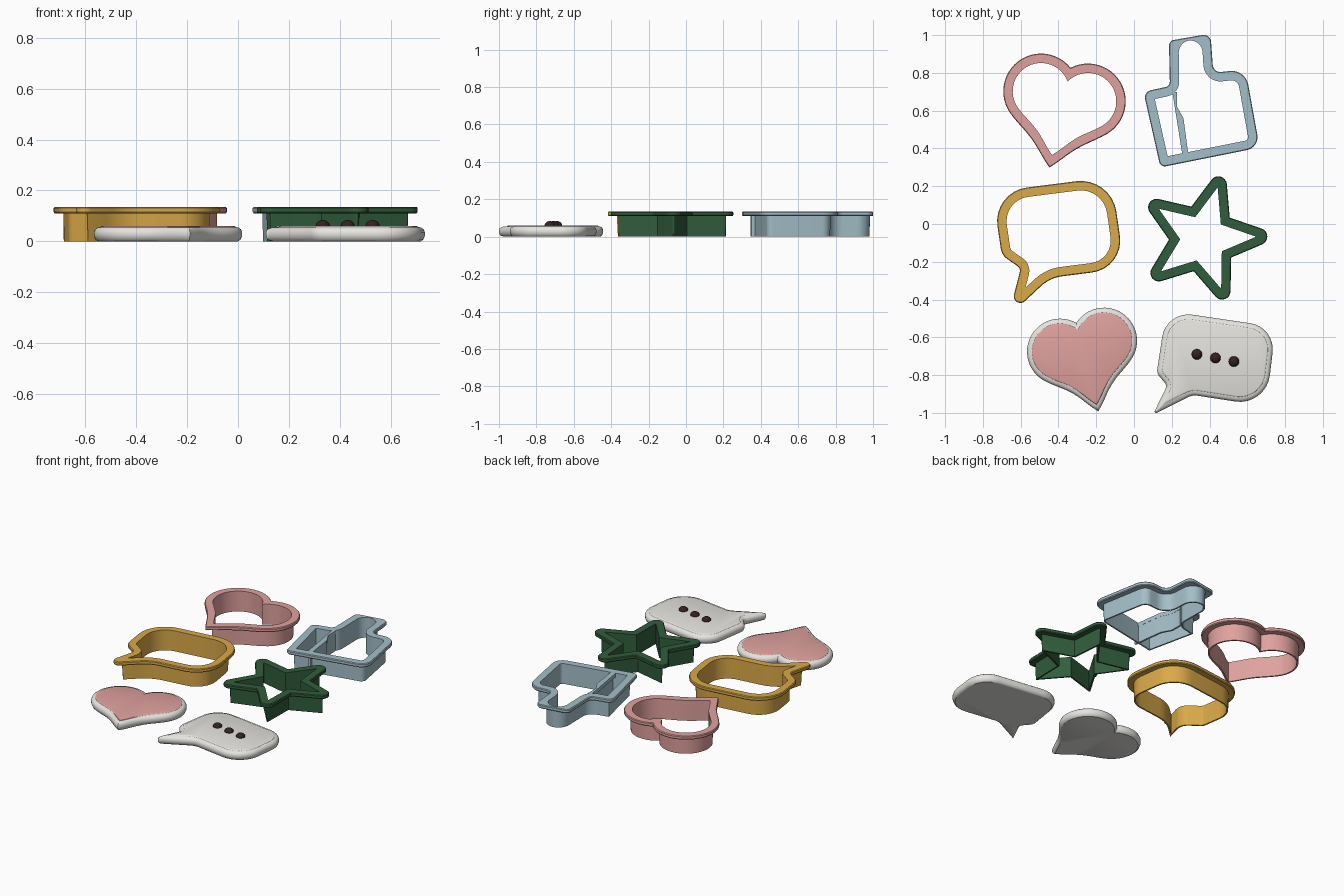
import bpy, bmesh
from math import sin, cos, tan, pi, atan, atan2, asin, acos, sqrt, hypot, radians
from mathutils import Vector, Matrix

if "Cube" in bpy.data.objects:
    bpy.data.objects.remove(bpy.data.objects["Cube"])


def material(name, rgb):
    m = bpy.data.materials.new(name)
    m.diffuse_color = (*rgb, 1)
    m.use_nodes = True
    m.node_tree.nodes["Principled BSDF"].inputs["Base Color"].default_value = m.diffuse_color
    return m


PINK = material("pink", (0.74, 0.36, 0.34))
YELLOW = material("mustard", (0.70, 0.40, 0.065))
GREEN = material("dark green", (0.03, 0.11, 0.045))
BLUE = material("pale blue", (0.37, 0.52, 0.58))
WHITE = material("off white", (0.79, 0.78, 0.74))
BROWN = material("dark brown", (0.035, 0.015, 0.015))


def rounded(corners, d, n=8):
    """Clockwise polygon of (x, y, radius) corners, moved inwards by d, as rounded outline."""
    pts = [Vector(c[:2]) for c in corners]
    out = []
    for i, (p, c) in enumerate(zip(pts, corners)):
        u1 = (p - pts[i - 1]).normalized()
        u2 = (pts[(i + 1) % len(pts)] - p).normalized()
        n1, n2 = Vector((u1.y, -u1.x)), Vector((u2.y, -u2.x))
        q = p + (n1 + n2) * d / (1 + n1.dot(n2))
        side = 1 if u1.x * u2.y - u1.y * u2.x < 0 else -1
        r = c[2]
        if side > 0:
            r = max(r - d, 0.002)
        elif r > 0.01:
            r += d
        phi = acos(max(-1, min(1, u1.dot(u2))))
        centre = q - u1 * r * tan(phi / 2) + n1 * side * r
        for k in range(n + 1):
            out.append(centre + Matrix.Rotation(-side * phi * k / n, 2) @ (-n1 * side * r))
    return [(v.x, v.y) for v in out]


def heart(cx, cy, a, R, L, turn, d, dent=0.012):
    """Heart outline moved inwards by d: two round lobes and gently hollow sides."""
    h = atan(a / L) + asin(R / hypot(a, L))
    r = R - d
    a0 = atan2(sqrt(r * r - a * a), -a)
    half = [(a + r * cos(a0 + (-h - a0) * k / 24), r * sin(a0 + (-h - a0) * k / 24))
            for k in range(25)]
    (sx, sy), tip = half[-1], -L + d / sin(h)
    for k in range(1, 11):
        t = k / 10
        s = dent * sin(pi * t) ** 2
        half.append((sx * (1 - t) - s * cos(h), sy + (tip - sy) * t + s * sin(h)))
    pts = half + [(-x, y) for x, y in half[-2:0:-1]]
    c, s = cos(turn), sin(turn)
    return [(cx + x * c - y * s, cy + x * s + y * c) for x, y in pts]


def finish(bm, name, mats, angle=35):
    bmesh.ops.recalc_face_normals(bm, faces=bm.faces)
    me = bpy.data.meshes.new(name)
    bm.to_mesh(me)
    bm.free()
    ob = bpy.data.objects.new(name, me)
    bpy.context.collection.objects.link(ob)
    for m in mats:
        me.materials.append(m)
    bpy.ops.object.select_all(action='DESELECT')
    ob.select_set(True)
    bpy.context.view_layer.objects.active = ob
    bpy.ops.object.shade_smooth_by_angle(angle=radians(angle))
    return ob


def skin(name, rings, mats, closed, split=None):
    """Bridge rings of (outline, z); closed loops back to the first ring, else both ends are capped."""
    bm = bmesh.new()
    vs = [[bm.verts.new((x, y, z)) for x, y in o] for o, z in rings]
    n = len(vs[0])
    for j in range(len(vs) if closed else len(vs) - 1):
        A, B = vs[j], vs[(j + 1) % len(vs)]
        for i in range(n):
            k = (i + 1) % n
            f = bm.faces.new((A[i], A[k], B[k], B[i]))
            f.material_index = int(split is not None and j >= split)
    if not closed:
        bm.faces.new(vs[0])
        bm.faces.new(vs[-1]).material_index = int(split is not None)
    return finish(bm, name, mats)


def cutter(name, mat, flange, wall=None):
    """Thin cutting wall with an outward flange round its top."""
    wall = wall or flange
    prof = [(wall, 0.05, 0), (wall, 0.040, 0), (wall, 0.038, 0.11),
            (flange, 0.004, 0.11), (flange, 0, 0.115), (flange, 0, 0.13),
            (flange, 0.004, 0.135), (wall, 0.05, 0.135)]
    skin(name, [(f(d), z) for f, d, z in prof], [mat], True)


def cookie(name, icing, f):
    """Round-edged biscuit with a slightly raised icing panel."""
    prof = [(0.016, 0), (0.006, 0.007), (0, 0.022), (0, 0.036), (0.005, 0.047),
            (0.014, 0.054), (0.026, 0.056), (0.028, 0.0585), (0.033, 0.06)]
    skin(name, [(f(d), z) for d, z in prof], [WHITE, icing], False, 6)


def prism(name, pts, z0, z1, mat):
    skin(name, [(pts, z0), (pts, z1)], [mat], False)


# heart cutter and heart cookie
cutter("heart_cutter", PINK,
       lambda d: heart(-0.368, 0.676, 0.127, 0.20, 0.385, radians(-12), d))
cookie("heart_cookie", PINK,
       lambda d: heart(-0.275, -0.647, 0.12, 0.175, 0.355, radians(14), d, 0.016))

# speech bubble cutter
bubble = [(-0.75, 0.17, 0.18), (-0.12, 0.25, 0.19), (-0.05, -0.235, 0.17),
          (-0.445, -0.285, 0.2), (-0.665, -0.49, 0.035), (-0.60, -0.235, 0.03),
          (-0.70, -0.165, 0.08)]
cutter("bubble_cutter", YELLOW, lambda d: rounded(bubble, d))

# star cutter
star = []
for k in range(10):
    a = radians(74 - 36 * k)
    r, fillet = (0.18, 0.001) if k % 2 else (0.422, 0.045)
    star.append((0.365 + r * cos(a), -0.077 + r * sin(a), fillet))
cutter("star_cutter", GREEN, lambda d: rounded(star, d))

# thumbs-up cutter: the wall reaches further up the thumb than the flange inset
hand = [(0.42, 0.80, 0.04), (0.59, 0.82, 0.09), (0.665, 0.405, 0.07),
        (0.14, 0.30, 0.03), (0.05, 0.70, 0.04), (0.19, 0.73, 0.03)]
thumb = [(0.185, 0.97, 0.03), (0.405, 1.008, 0.04)]
thumb_wall = [(0.185, 1.005, 0.115), (0.405, 1.04, 0.115)]
cutter("thumb_cutter", BLUE, lambda d: rounded(thumb + hand, d),
       lambda d: rounded(thumb_wall + hand, d))
# divider across the hand
prism("thumb_divider_flange", [(0.203, 0.70), (0.228, 0.70), (0.228, 0.62), (0.262, 0.56),
                               (0.29, 0.35), (0.26, 0.34)], 0.11, 0.135, BLUE)
prism("thumb_divider_wall", [(0.214, 0.70), (0.226, 0.70), (0.227, 0.62), (0.261, 0.56),
                             (0.289, 0.35), (0.277, 0.345), (0.249, 0.555), (0.215, 0.62)],
      0, 0.112, BLUE)

# speech bubble cookie with three dots
talk = [(0.17, -0.46, 0.14), (0.75, -0.545, 0.14), (0.70, -0.965, 0.16),
        (0.31, -0.905, 0.08), (0.10, -1.01, 0.008), (0.175, -0.855, 0.03),
        (0.12, -0.79, 0.05)]
cookie("bubble_cookie", WHITE, lambda d: rounded(talk, d))
for k in range(3):
    bm = bmesh.new()
    bmesh.ops.create_uvsphere(bm, u_segments=16, v_segments=10, radius=0.028,
                              matrix=Matrix.Translation((0.333 + 0.098 * k, -0.69 - 0.019 * k, 0.06))
                              @ Matrix.Diagonal((1, 1, 0.85, 1)))
    finish(bm, "bubble_dot_%d" % (k + 1), [BROWN], 60)
